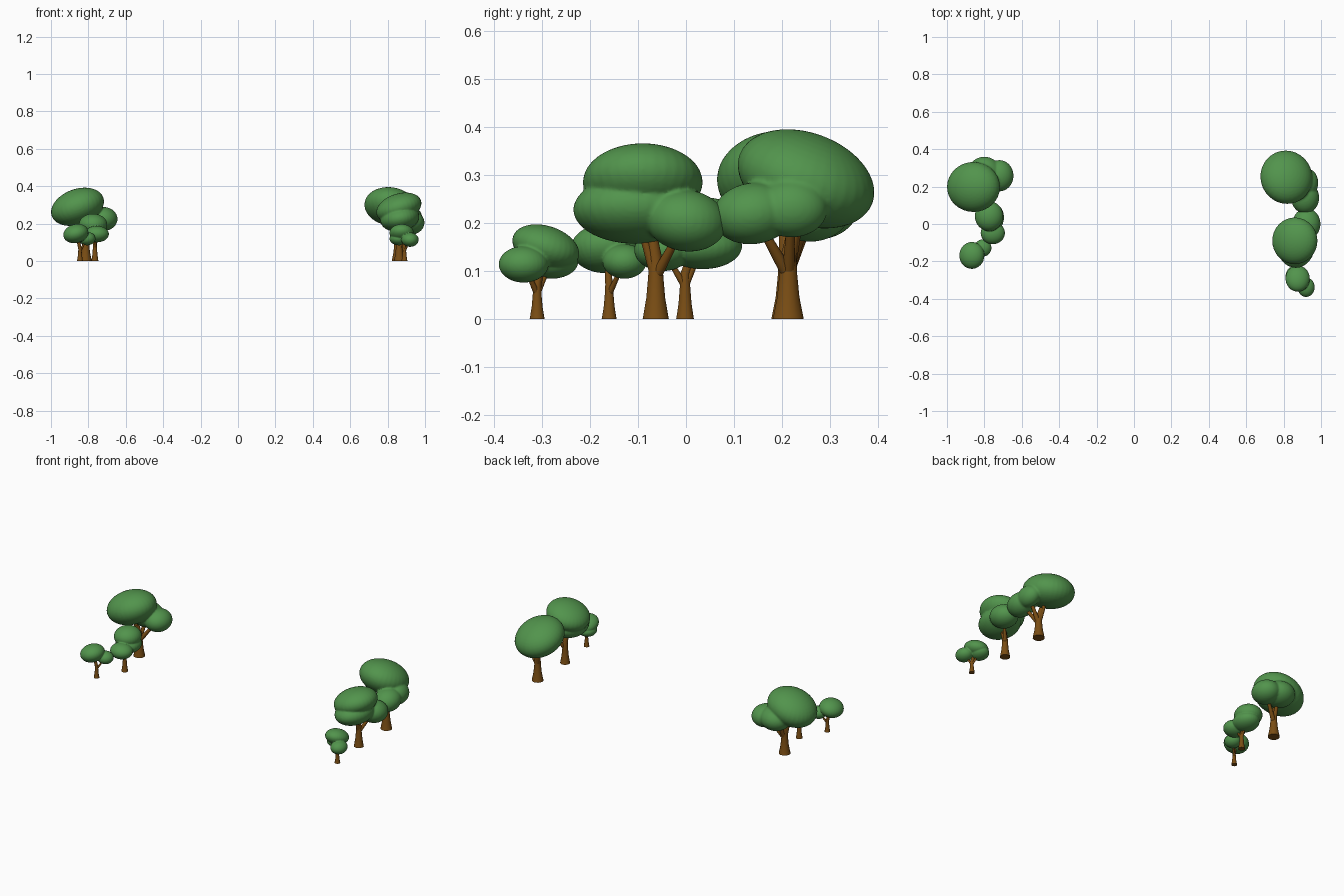
import bpy, bmesh, math
from mathutils import Vector, Matrix, Euler

if "Cube" in bpy.data.objects:
    bpy.data.objects.remove(bpy.data.objects["Cube"])


def material(name, col):
    m = bpy.data.materials.new(name)
    m.diffuse_color = (*col, 1)
    m.use_nodes = True
    m.node_tree.nodes["Principled BSDF"].inputs["Base Color"].default_value = m.diffuse_color
    return m


GREEN = material("leaf green", (0.084, 0.296, 0.073))
BROWN = material("bark brown", (0.195, 0.075, 0.007))


def new_object(name, bm, mat):
    me = bpy.data.meshes.new(name)
    bm.to_mesh(me)
    bm.free()
    me.materials.append(mat)
    for p in me.polygons:
        p.use_smooth = True
    ob = bpy.data.objects.new(name, me)
    bpy.context.collection.objects.link(ob)
    return ob


def tube(bm, pts, sides=14):
    """Capped tube through (x, y, z, radius) points."""
    rings = []
    for i, p in enumerate(pts):
        a, b = pts[max(i - 1, 0)], pts[min(i + 1, len(pts) - 1)]
        d = Vector(b[:3]) - Vector(a[:3])
        if i == 0 and p[2] == 0:
            d = Vector((0, 0, 1))
        q = Vector((0, 0, 1)).rotation_difference(d.normalized())
        rings.append([bm.verts.new(Vector(p[:3]) + q @ Vector((
            p[3] * math.cos(2 * math.pi * k / sides),
            p[3] * math.sin(2 * math.pi * k / sides), 0)))
            for k in range(sides)])
    for r, s in zip(rings, rings[1:]):
        for k in range(sides):
            n = (k + 1) % sides
            bm.faces.new((r[k], r[n], s[n], s[k]))
    bm.faces.new(rings[0][::-1])
    bm.faces.new(rings[-1])


def tree(name, base, r, fork, blobs):
    """base: x, y; r: foot radius; fork: branching height;
    blobs: (centre, radii, tilt about x, tilt about y)."""
    x, y = base
    # foliage: ellipsoids fused into one soft crown
    bm = bmesh.new()
    for c, rad, tx, ty in blobs:
        rot = Euler((math.radians(tx), math.radians(ty), 0)).to_matrix().to_4x4()
        bmesh.ops.create_uvsphere(
            bm, u_segments=32, v_segments=20, radius=1,
            matrix=Matrix.Translation(c) @ rot @ Matrix.Diagonal((*rad, 1)))
    crown = new_object(name + "_foliage", bm, GREEN)
    mod = crown.modifiers.new("fuse", 'REMESH')
    mod.mode = 'VOXEL'
    mod.voxel_size = r * 0.17
    mod.use_smooth_shade = True
    sm = crown.modifiers.new("soften", 'SMOOTH')
    sm.factor, sm.iterations = 0.5, 4
    # flared trunk and one branch into each blob
    bm = bmesh.new()
    top = Vector(blobs[0][0])
    tube(bm, [(x, y, 0, r), (x, y, r * 0.25, r * 0.95), (x, y, fork * 0.4, r * 0.72),
              (x, y, fork * 0.8, r * 0.58), (x, y, fork * 1.1, r * 0.52),
              (x * 0.7 + top.x * 0.3, y * 0.7 + top.y * 0.3, fork * 1.6, r * 0.4)])
    for c, rad, tx, ty in blobs:
        s, e = Vector((x, y, fork * 0.8)), Vector(c)
        mid = s.lerp(e, 0.45)
        tube(bm, [(*s, r * 0.42), (*mid, r * 0.32), (*s.lerp(e, 0.85), r * 0.25)])
    trunk = new_object(name + "_trunk", bm, BROWN)
    trunk.select_set(True)
    bpy.context.view_layer.objects.active = trunk
    bpy.ops.object.shade_smooth_by_angle(angle=math.radians(50))
    trunk.select_set(False)


# right-hand grove
tree("right_small_tree", (0.89, -0.31), 0.016, 0.065, [
    ((0.875, -0.292, 0.150), (0.065, 0.072, 0.044), -18, 0),
    ((0.920, -0.338, 0.114), (0.046, 0.052, 0.038), 0, 0),
    ((0.860, -0.280, 0.120), (0.050, 0.056, 0.036), 0, 0)])
tree("right_middle_tree", (0.862, -0.063), 0.028, 0.11, [
    ((0.860, -0.090, 0.285), (0.125, 0.125, 0.075), 0, -18),
    ((0.865, -0.105, 0.228), (0.105, 0.130, 0.070), 0, -10),
    ((0.922, 0.000, 0.205), (0.075, 0.085, 0.064), -8, 0)])
tree("right_big_tree", (0.855, 0.213), 0.033, 0.115, [
    ((0.815, 0.250, 0.292), (0.140, 0.148, 0.095), -20, 8),
    ((0.915, 0.140, 0.220), (0.075, 0.085, 0.064), 8, 0),
    ((0.930, 0.220, 0.230), (0.055, 0.075, 0.060), 0, 0)])

# left-hand grove
tree("left_small_tree", (-0.845, -0.16), 0.016, 0.065, [
    ((-0.867, -0.168, 0.147), (0.068, 0.072, 0.050), 0, -15),
    ((-0.808, -0.128, 0.120), (0.046, 0.046, 0.036), 0, 0)])
tree("left_middle_tree", (-0.765, -0.002), 0.019, 0.085, [
    ((-0.775, 0.042, 0.195), (0.076, 0.080, 0.058), 0, 0),
    ((-0.755, -0.048, 0.144), (0.065, 0.060, 0.044), 0, 0),
    ((-0.765, 0.035, 0.152), (0.070, 0.082, 0.048), 0, 0)])
tree("left_big_tree", (-0.815, 0.21), 0.033, 0.115, [
    ((-0.858, 0.198, 0.290), (0.147, 0.134, 0.095), 0, -20),
    ((-0.720, 0.258, 0.225), (0.076, 0.084, 0.064), 0, 0),
    ((-0.800, 0.270, 0.235), (0.090, 0.090, 0.070), 0, 0)])
